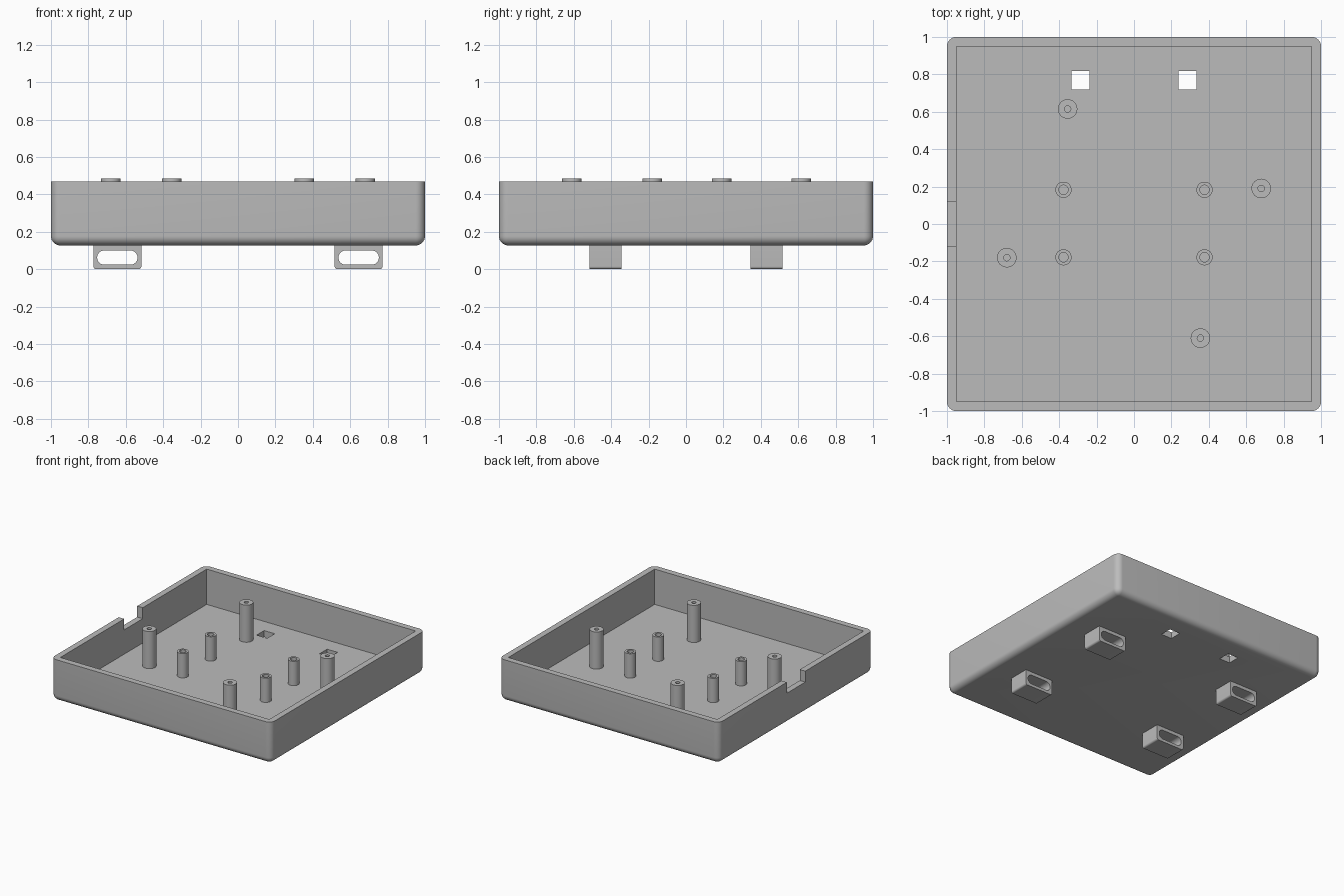
import bpy
import bmesh
from math import radians, tau
from mathutils import Vector

default = bpy.data.objects.get("Cube")
if default:
    bpy.data.objects.remove(default, do_unlink=True)

RIM, FLOOR, BASE = 0.47, 0.18, 0.127
WALL = 0.05

grey = bpy.data.materials.new("light grey plastic")
grey.use_nodes = True
grey.diffuse_color = (0.5, 0.5, 0.5, 1)
grey.node_tree.nodes["Principled BSDF"].inputs["Base Color"].default_value = (0.5, 0.5, 0.5, 1)


def finish(bm, name):
    """Turn a bmesh into a scene object with the shared material."""
    bmesh.ops.recalc_face_normals(bm, faces=bm.faces[:])
    mesh = bpy.data.meshes.new(name)
    bm.to_mesh(mesh)
    bm.free()
    mesh.materials.append(grey)
    obj = bpy.data.objects.new(name, mesh)
    bpy.context.collection.objects.link(obj)
    return obj


def box(name, low, high, rounded=None, radius=0.0):
    """Box between two corners; edges picked by the rule are rounded."""
    low, high = Vector(low), Vector(high)
    bm = bmesh.new()
    bmesh.ops.create_cube(bm, size=1)
    for v in bm.verts:
        v.co = (low + high) / 2 + v.co * (high - low)
    if rounded:
        edges = [e for e in bm.edges if rounded(e.verts[0].co, e.verts[1].co)]
        bmesh.ops.bevel(bm, geom=edges, offset=radius, segments=8,
                        profile=0.5, affect='EDGES')
    return finish(bm, name)


def activate(obj):
    bpy.ops.object.select_all(action='DESELECT')
    obj.select_set(True)
    bpy.context.view_layer.objects.active = obj


def cut(obj, cutter):
    """Subtract the cutter and discard it."""
    cutter.hide_render = True
    activate(obj)
    mod = obj.modifiers.new("cut", 'BOOLEAN')
    mod.operation = 'DIFFERENCE'
    mod.solver = 'EXACT'
    mod.object = cutter
    bpy.ops.object.modifier_apply(modifier=mod.name)
    bpy.data.objects.remove(cutter, do_unlink=True)


def smooth(obj):
    activate(obj)
    bpy.ops.object.shade_smooth_by_angle(angle=radians(30))


def post(name, x, y, top, outer, bore):
    """Hollow screw post turned around its axis."""
    bm = bmesh.new()
    profile = [(outer, FLOOR), (outer, top), (bore, top), (bore, FLOOR)]
    verts = [bm.verts.new((r, 0, z)) for r, z in profile]
    edges = [bm.edges.new(pair) for pair in zip(verts, verts[1:])]
    bmesh.ops.spin(bm, geom=verts + edges, cent=(0, 0, 0), axis=(0, 0, 1),
                   angle=tau, steps=32, use_merge=True)
    bmesh.ops.remove_doubles(bm, verts=bm.verts[:], dist=0.0001)
    obj = finish(bm, name)
    obj.location = (x, y, 0)
    smooth(obj)


# Open tray: rounded at the bottom and upright edges, square inside
tray = box("tray", (-1, -1, BASE), (1, 1, RIM),
           lambda a, b: min(a.z, b.z) < RIM - 0.01, WALL)
inner = 1 - WALL
cut(tray, box("cavity", (-inner, -inner, FLOOR), (inner, inner, 1)))

# Cable notch in the side wall
cut(tray, box("notch", (-1.1, -0.12, 0.38), (-0.9, 0.12, 1)))

# Two square openings in the floor
for x in (-0.287, 0.285):
    cut(tray, box("opening", (x - 0.048, 0.72, 0), (x + 0.048, 0.818, 0.3)))
smooth(tray)

# Tall posts
for i, (x, y) in enumerate([(-0.355, 0.615), (0.68, 0.19), (-0.68, -0.18), (0.355, -0.61)]):
    post(f"tall_post_{i + 1}", x, y, 0.485, 0.052, 0.017)

# Short posts
for x, side in ((-0.377, "right"), (0.377, "left")):
    for y, end in ((-0.178, "front"), (0.183, "back")):
        post(f"short_post_{end}_{side}", x, y, 0.38, 0.043, 0.025)


def lengthwise(a, b):
    return abs(a.y - b.y) > 0.01


# Strap loops under the tray, each with a long rounded slot
for x, side in ((-0.645, "right"), (0.645, "left")):
    for y, end in ((-0.43, "front"), (0.43, "back")):
        loop = box(f"strap_loop_{end}_{side}", (x - 0.128, y - 0.086, 0),
                   (x + 0.128, y + 0.086, BASE + 0.01),
                   lambda a, b: lengthwise(a, b) and a.z < 0.01, 0.015)
        cut(loop, box("slot", (x - 0.108, y - 0.2, 0.024), (x + 0.108, y + 0.2, 0.1),
                      lengthwise, 0.0375))
        smooth(loop)
